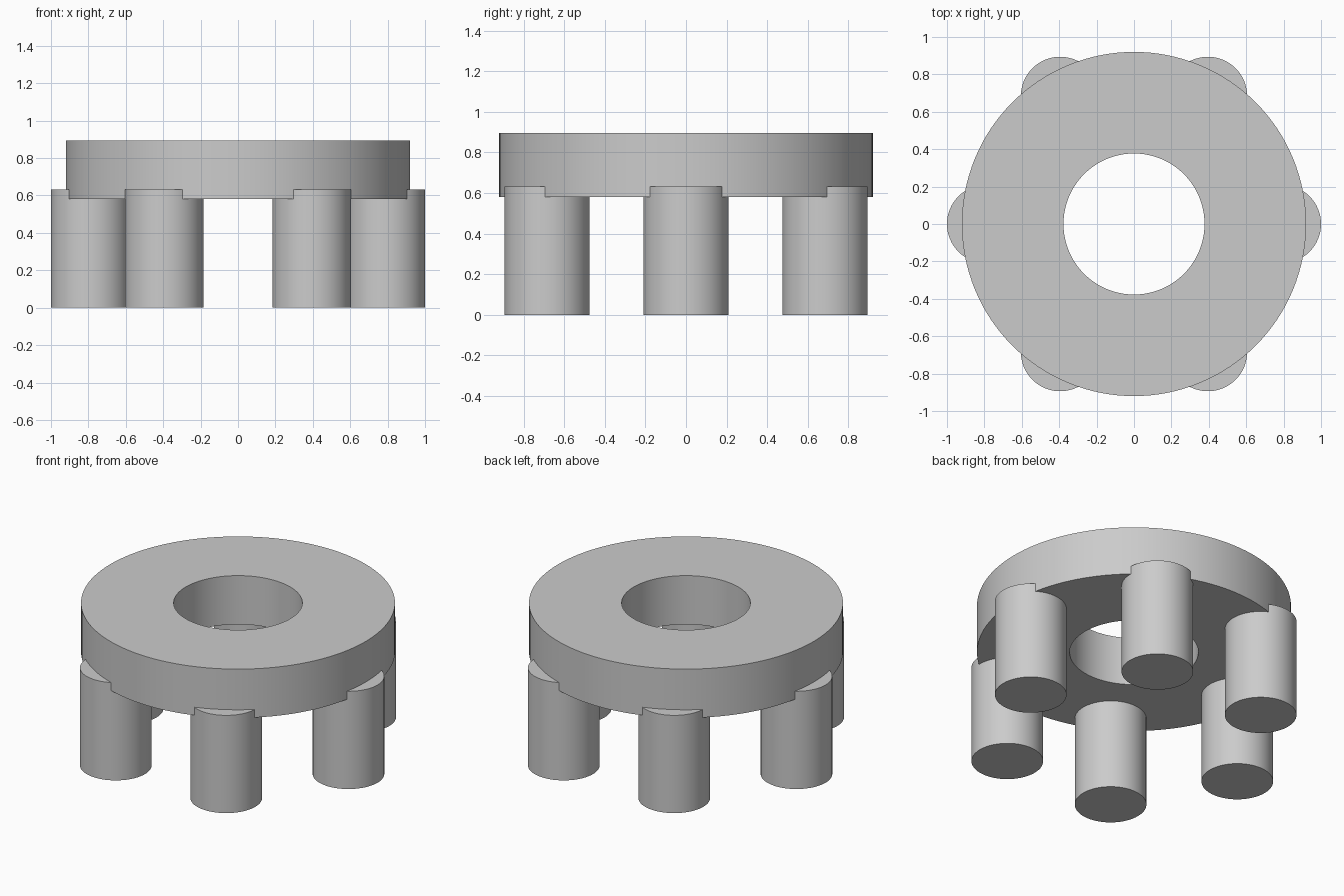
import bpy
import bmesh
from math import cos, sin, pi, radians
from mathutils import Vector

old = bpy.data.objects.get("Cube")
if old:
    bpy.data.objects.remove(old, do_unlink=True)

OUTER, BORE = 0.92, 0.377
RING_BOTTOM, RING_TOP = 0.58, 0.895
LEG_RADIUS, LEG_HEIGHT, LEG_CIRCLE = 0.21, 0.632, 0.79
LEG_COUNT = 6

grey = bpy.data.materials.new("plain grey")
grey.use_nodes = True
grey.diffuse_color = (0.6, 0.6, 0.6, 1)
grey.node_tree.nodes["Principled BSDF"].inputs["Base Color"].default_value = (0.6, 0.6, 0.6, 1)


def finish(obj):
    """Apply the shared material and smooth the curved walls."""
    obj.data.materials.append(grey)
    bpy.ops.object.select_all(action="DESELECT")
    obj.select_set(True)
    bpy.context.view_layer.objects.active = obj
    bpy.ops.object.shade_smooth_by_angle(angle=radians(30))


# Thick ring: a rectangular section spun around the vertical axis
bm = bmesh.new()
section = [bm.verts.new((r, 0, z)) for r, z in (
    (BORE, RING_BOTTOM), (OUTER, RING_BOTTOM), (OUTER, RING_TOP), (BORE, RING_TOP))]
edges = [bm.edges.new((section[i], section[(i + 1) % 4])) for i in range(4)]
bmesh.ops.spin(bm, geom=section + edges, cent=Vector(), axis=Vector((0, 0, 1)),
               angle=2 * pi, steps=128, use_merge=True)
bmesh.ops.remove_doubles(bm, verts=bm.verts, dist=0.0001)
bmesh.ops.recalc_face_normals(bm, faces=bm.faces)
mesh = bpy.data.meshes.new("ring_top")
bm.to_mesh(mesh)
bm.free()
ring = bpy.data.objects.new("ring_top", mesh)
bpy.context.collection.objects.link(ring)
finish(ring)

# Round legs, evenly spaced and partly set into the ring
for i in range(LEG_COUNT):
    a = 2 * pi * i / LEG_COUNT
    bpy.ops.mesh.primitive_cylinder_add(
        vertices=64, radius=LEG_RADIUS, depth=LEG_HEIGHT,
        location=(LEG_CIRCLE * cos(a), LEG_CIRCLE * sin(a), LEG_HEIGHT / 2))
    leg = bpy.context.object
    leg.name = f"leg_{i + 1}"
    finish(leg)
